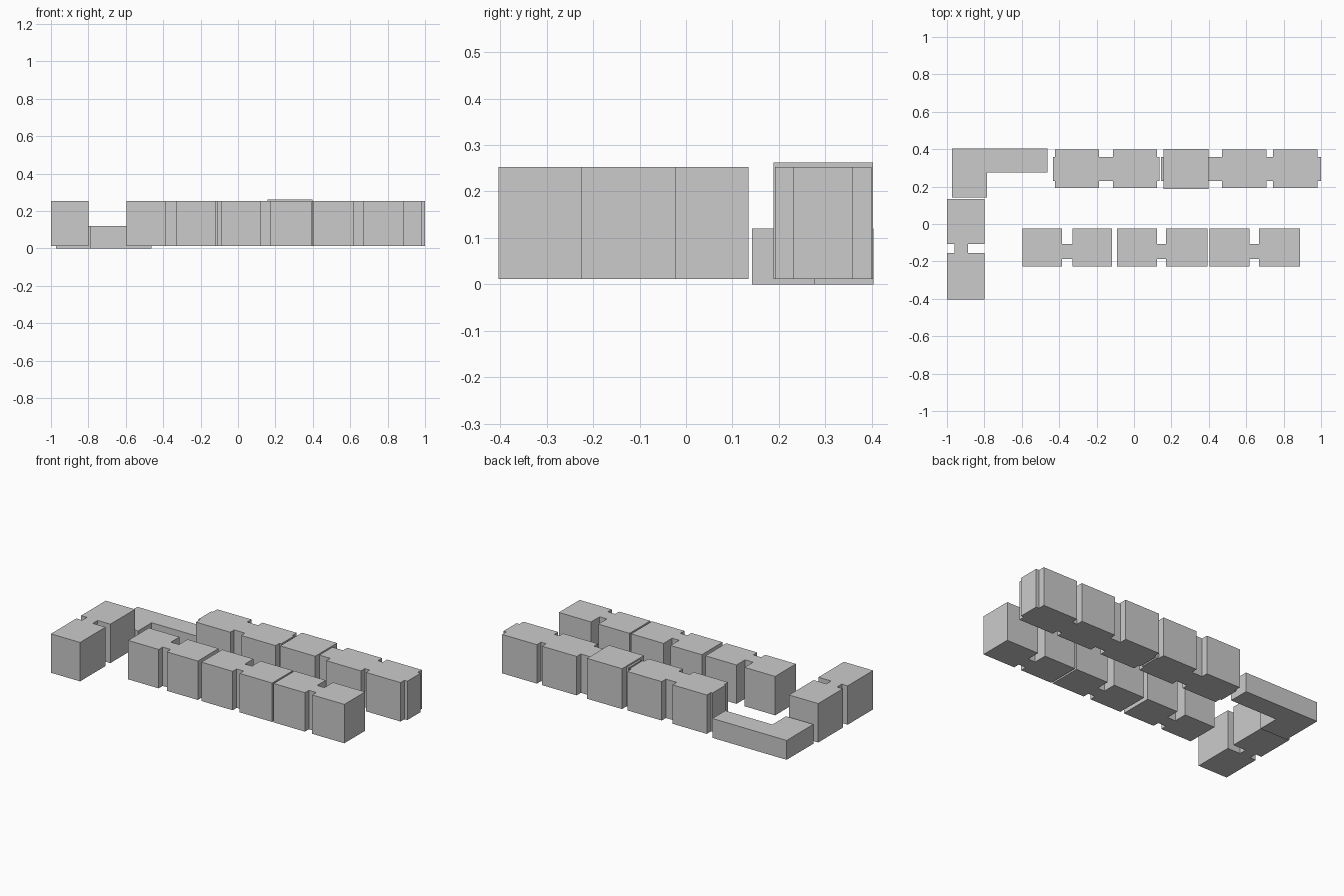
import bpy, bmesh

if "Cube" in bpy.data.objects:
    bpy.data.objects.remove(bpy.data.objects["Cube"])

Z0, Z1 = 0.012, 0.253


def extrude(name, outline, z0=Z0, z1=Z1):
    """Prism from a counter-clockwise footprint."""
    bm = bmesh.new()
    face = bm.faces.new([bm.verts.new((x, y, z0)) for x, y in outline])
    ext = bmesh.ops.extrude_face_region(bm, geom=[face], use_keep_orig=True)
    top = [g for g in ext["geom"] if isinstance(g, bmesh.types.BMVert)]
    bmesh.ops.translate(bm, verts=top, vec=(0, 0, z1 - z0))
    bmesh.ops.recalc_face_normals(bm, faces=bm.faces)
    me = bpy.data.meshes.new(name)
    bm.to_mesh(me)
    bm.free()
    ob = bpy.data.objects.new(name, me)
    bpy.context.collection.objects.link(ob)
    return ob


def terrace(name, stops, wide, neck, start_wide=True, along_y=False):
    """Row of wide blocks alternating with narrow connecting necks."""
    low, high = [], []
    for i, (a, b) in enumerate(zip(stops, stops[1:])):
        lo, hi = wide if (i % 2 == 0) == start_wide else neck
        low += [(a, lo), (b, lo)]
        high += [(a, hi), (b, hi)]
    pts = low + high[::-1]
    if along_y:
        pts = [(y, x) for x, y in pts][::-1]
    return extrude(name, pts)


def box(name, x0, x1, y0, y1, z0=Z0, z1=Z1):
    return extrude(name, [(x0, y0), (x1, y0), (x1, y1), (x0, y1)], z0, z1)


# Front row: three paired blocks
for i, stops in enumerate([(-0.595, -0.385, -0.33, -0.117),
                           (-0.092, 0.122, 0.17, 0.392),
                           (0.403, 0.617, 0.667, 0.887)]):
    terrace(f"front_row_pair_{i + 1}", stops, (-0.226, -0.023), (-0.187, -0.107))

# Left pair, running front to back
terrace("left_pair", (-0.403, -0.154, -0.107, 0.134), (-1.0, -0.8),
        (-0.96, -0.887), along_y=True)

# Back row with narrow end stubs
WIDE, NECK = (0.192, 0.399), (0.23, 0.358)
terrace("back_row_left", (-0.433, -0.422, -0.187, -0.113, 0.123, 0.135),
        WIDE, NECK, start_wide=False)
box("back_row_stub", 0.145, 0.157, *NECK)
box("back_row_tall_block", 0.157, 0.397, 0.188, 0.402, Z0, 0.262)
terrace("back_row_right", (0.397, 0.47, 0.708, 0.742, 0.98, 1.0),
        WIDE, NECK, start_wide=False)

# Low corner building
extrude("low_corner_building",
        [(-0.972, 0.142), (-0.785, 0.142), (-0.785, 0.276), (-0.463, 0.276),
         (-0.463, 0.403), (-0.972, 0.403)], 0.0, 0.12)
